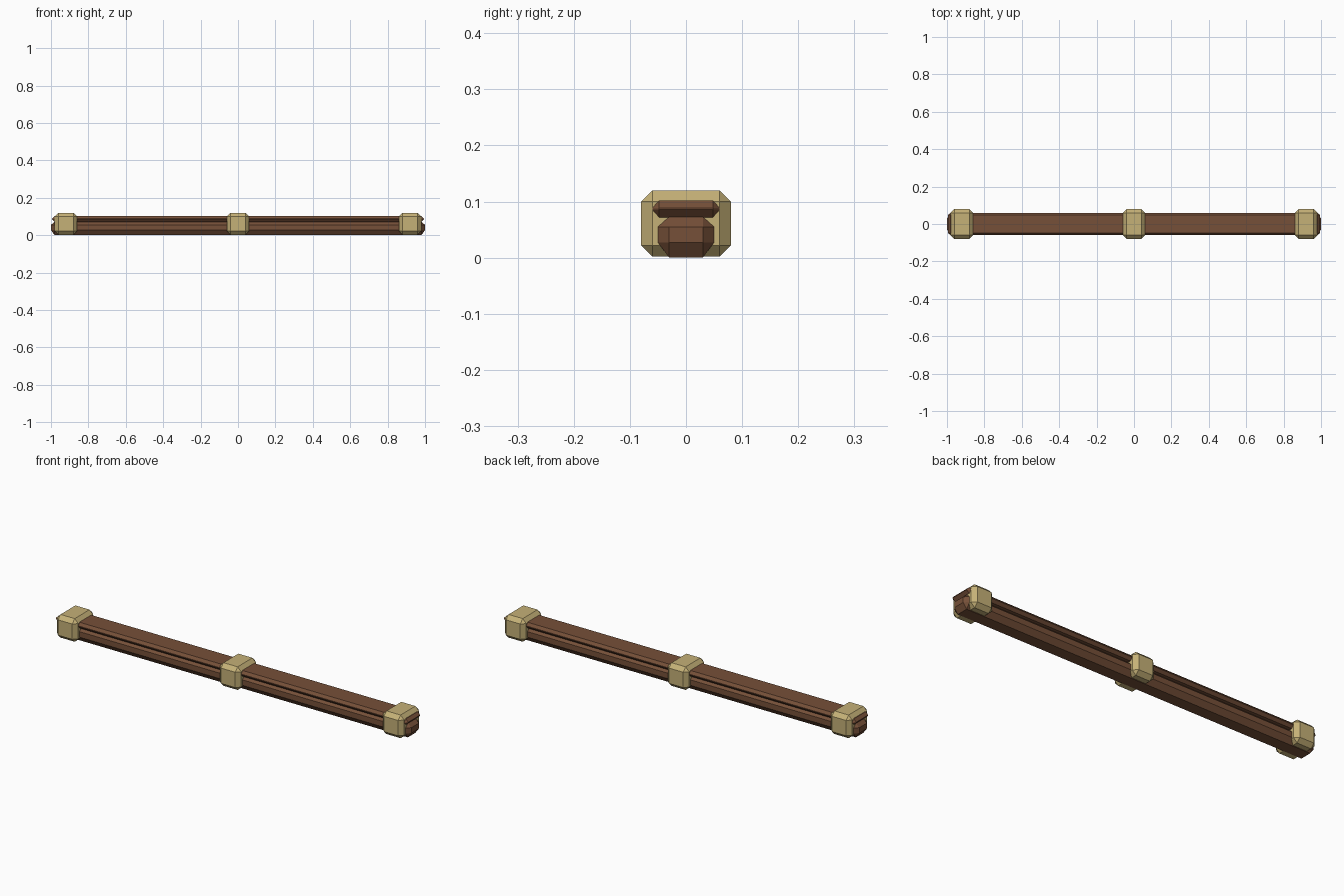
import bpy, bmesh, math
from itertools import permutations, product

if "Cube" in bpy.data.objects:
    bpy.data.objects.remove(bpy.data.objects["Cube"])


def material(name, rgb):
    m = bpy.data.materials.new(name)
    m.diffuse_color = (*rgb, 1)
    m.use_nodes = True
    m.node_tree.nodes["Principled BSDF"].inputs["Base Color"].default_value = m.diffuse_color
    return m


wood = material("brown_wood", (0.18, 0.08, 0.04))
brass = material("pale_brass", (0.56, 0.44, 0.185))


def chamfered_box(name, lo, hi, cut_lo, cut_hi, mat):
    """Box from lo to hi whose edges are cut by the given amount on each axis."""
    bm = bmesh.new()
    for signs in product((0, 1), repeat=3):
        outer = [(lo, hi)[s][i] for i, s in enumerate(signs)]
        inner = [hi[i] - cut_hi[i] if s else lo[i] + cut_lo[i]
                 for i, s in enumerate(signs)]
        # each corner is cut into three points, one on each adjoining face
        for axis in range(3):
            bm.verts.new([outer[i] if i == axis else inner[i] for i in range(3)])
    bmesh.ops.convex_hull(bm, input=bm.verts)
    bmesh.ops.dissolve_limit(bm, angle_limit=math.radians(1),
                             verts=bm.verts, edges=bm.edges)
    bmesh.ops.recalc_face_normals(bm, faces=bm.faces)
    mesh = bpy.data.meshes.new(name)
    bm.to_mesh(mesh)
    bm.free()
    mesh.materials.append(mat)
    obj = bpy.data.objects.new(name, mesh)
    bpy.context.collection.objects.link(obj)
    return obj


# Lower beam, with a taller cut along its underside
chamfered_box("lower_beam", (-1, -0.05, 0), (1, 0.05, 0.073),
              (0.02, 0.02, 0.027), (0.02, 0.02, 0.018), wood)

# Wider, thin rail on top of the beam
chamfered_box("top_rail", (-0.995, -0.06, 0.072), (0.995, 0.06, 0.102),
              (0.014, 0.012, 0.0135), (0.014, 0.012, 0.0135), wood)

# Three bands around the beam
for label, x in (("left", -0.92), ("middle", 0), ("right", 0.92)):
    chamfered_box(label + "_band", (x - 0.06, -0.08, 0.002), (x + 0.06, 0.08, 0.12),
                  (0.02,) * 3, (0.02,) * 3, brass)
